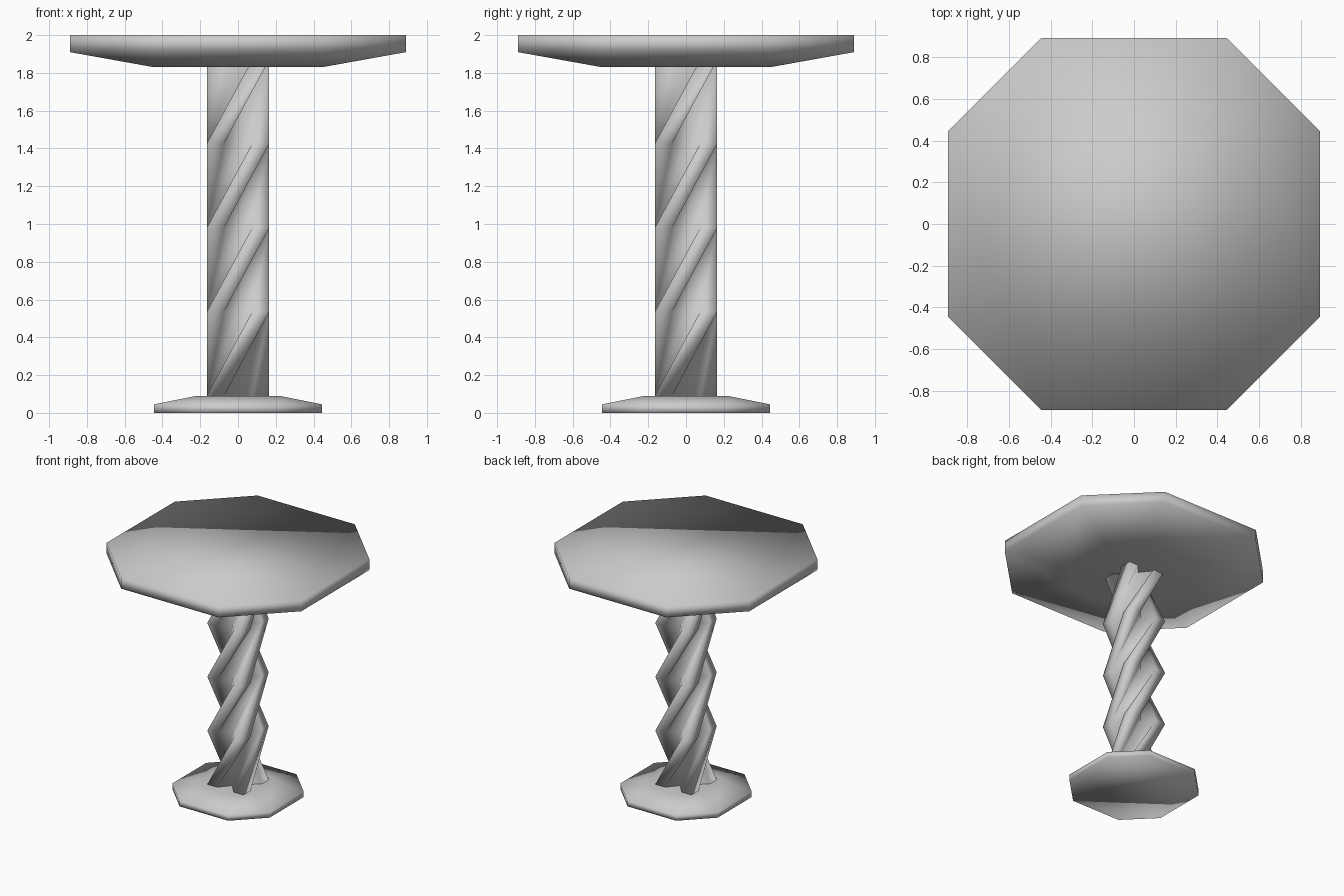
import bpy, bmesh
from math import cos, sin, pi

cube = bpy.data.objects.get("Cube")
if cube:
    bpy.data.objects.remove(cube, do_unlink=True)

grey = bpy.data.materials.new("plain_grey")
grey.use_nodes = True
colour = (0.6, 0.6, 0.6, 1)
grey.diffuse_color = colour
grey.node_tree.nodes["Principled BSDF"].inputs["Base Color"].default_value = colour


def loft(name, rings):
    """Skin a list of matching point loops, capped at both ends."""
    bm = bmesh.new()
    loops = [[bm.verts.new(p) for p in ring] for ring in rings]
    n = len(loops[0])
    for a, b in zip(loops, loops[1:]):
        for i in range(n):
            j = (i + 1) % n
            bm.faces.new((a[i], a[j], b[j], b[i]))
    bm.faces.new(loops[0][::-1])
    bm.faces.new(loops[-1])
    bmesh.ops.recalc_face_normals(bm, faces=bm.faces)
    for f in bm.faces:
        f.smooth = True
    mesh = bpy.data.meshes.new(name)
    bm.to_mesh(mesh)
    bm.free()
    mesh.materials.append(grey)
    obj = bpy.data.objects.new(name, mesh)
    bpy.context.collection.objects.link(obj)
    return obj


def quarter_turns(points, z, turn=0.0):
    """Repeat the points of one quarter around z, turned by an angle."""
    ring = []
    for q in range(4):
        a = q * pi / 2 + turn
        ring += [(x * cos(a) - y * sin(a), x * sin(a) + y * cos(a), z)
                 for x, y in points]
    return ring


def octagon(r, z):
    return quarter_turns([(r, r / 2), (r / 2, r)], z)


# Octagonal slabs with a bevelled face towards the column
loft("table_top", [octagon(0.445, 1.83), octagon(0.89, 1.91), octagon(0.89, 2.0)])
loft("base", [octagon(0.445, 0), octagon(0.445, 0.045), octagon(0.222, 0.09)])

# Column: four square corner strands with grooves, a quarter turn per level
arm = [(0.075, 0), (0.165, 0.075), (0.165, 0.165), (0.075, 0.165)]
loft("twisted_column",
     [quarter_turns(arm, 0.09 + 0.445 * k, k * pi / 2) for k in range(5)])
